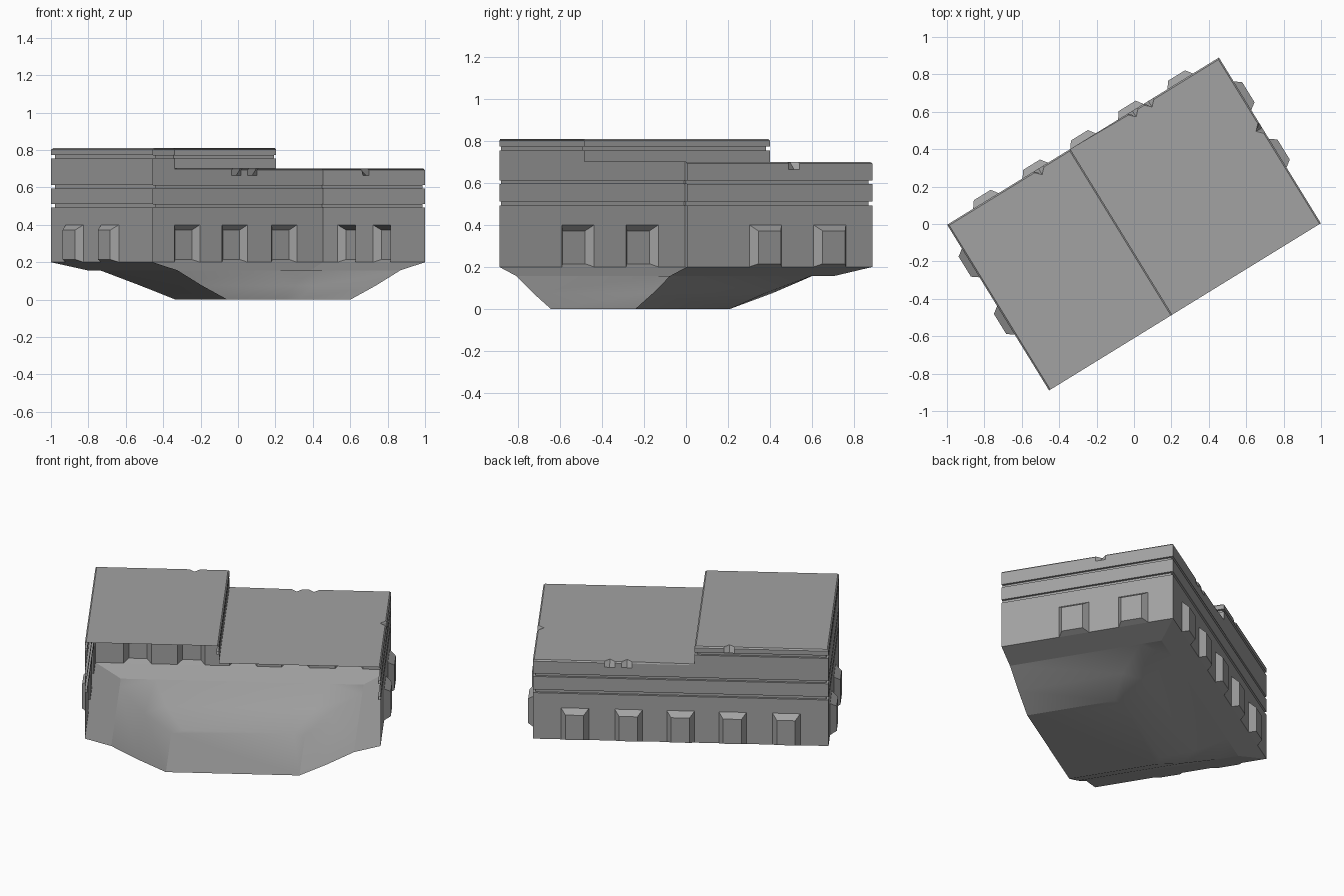
import bpy
import bmesh
import math
from mathutils import Matrix, Vector

cube = bpy.data.objects.get("Cube")
if cube:
    bpy.data.objects.remove(cube, do_unlink=True)

HALF_L, HALF_W, STEP = 0.853, 0.52, -0.08
TURN = Matrix.Rotation(math.radians(31.6), 4, "Z")

grey = bpy.data.materials.new("weathered_grey")
grey.use_nodes = True
COLOUR = (0.36, 0.36, 0.36, 1)
grey.diffuse_color = COLOUR
grey.node_tree.nodes["Principled BSDF"].inputs["Base Color"].default_value = COLOUR


def make(name, faces, smooth=False):
    """Turn a list of point loops into one welded object."""
    bm = bmesh.new()
    for loop in faces:
        bm.faces.new([bm.verts.new(p) for p in loop])
    bmesh.ops.remove_doubles(bm, verts=bm.verts, dist=0.0005)
    bm.transform(TURN)
    mesh = bpy.data.meshes.new(name)
    bm.to_mesh(mesh)
    bm.free()
    mesh.materials.append(grey)
    ob = bpy.data.objects.new(name, mesh)
    bpy.context.collection.objects.link(ob)
    if smooth:
        bpy.ops.object.select_all(action="DESELECT")
        ob.select_set(True)
        bpy.context.view_layer.objects.active = ob
        bpy.ops.object.shade_smooth_by_angle(angle=math.radians(25))


def loft(low, high, closed=False):
    """Quads between two equally long point rows."""
    n = len(low)
    return [(low[i], high[i], high[(i + 1) % n], low[(i + 1) % n])
            for i in range(n if closed else n - 1)]


def ring(path, z, inset, left, right, dent=False):
    """Wall path at one height, pulled inward, with optional edge chips."""
    pts = []
    for u, v, chip in path:
        d = inset + (chip if dent else 0)
        pts.append((min(max(u, left + d), right - d), min(v, HALF_W - d), z))
    return pts


def along(start, end, fixed, axis, chips=()):
    """Straight wall run with chipped spots given as distances on the axis."""
    vals = [(start, 0)]
    for c in chips:
        vals += [(c - 0.03, 0), (c, 0.03), (c + 0.03, 0)]
    vals.append((end, 0))
    vals.sort(reverse=start > end)
    return [(a, fixed, d) if axis == "u" else (fixed, a, d) for a, d in vals]


def groove(low, high):
    return [(low, 0), (low, 0.014), (high, 0.014), (high, 0)]


# Lower wall band, interrupted by flared window bays
walls, bays = [], []


def bay_wall(start, end, centres, half, out):
    direction = (end - start).normalized()
    up = Vector((0, 0, 1))
    edges = [0.0]
    for c in centres:
        edges += [c - half, c + half]
    edges.append((end - start).length)
    for i in range(len(edges) - 1):
        a, b = start + direction * edges[i], start + direction * edges[i + 1]
        base = [a, a + up * 0.2, b + up * 0.2, b]
        if i % 2 == 0:
            walls.append(base)
            continue
        side, push = direction * 0.027, out * 0.037
        front = [a + side + push + up * 0.015, a + side + push + up * 0.172,
                 b - side + push + up * 0.172, b - side + push + up * 0.015]
        bays.extend((base[k], base[(k + 1) % 4], front[(k + 1) % 4], front[k])
                    for k in range(4))
        bays.append(front)


corners = [Vector((u, v, 0.2)) for u, v in ((-HALF_L, -HALF_W), (-HALF_L, HALF_W),
                                            (HALF_L, HALF_W), (HALF_L, -HALF_W))]
bay_wall(corners[0], corners[1], [HALF_W + v for v in (-0.08, 0.28)], 0.09, Vector((-1, 0, 0)))
bay_wall(corners[1], corners[2], [HALF_L + u for u in (-0.61, -0.3, 0, 0.3, 0.61)],
         0.08, Vector((0, 1, 0)))
bay_wall(corners[2], corners[3], [HALF_W - v for v in (0.28, -0.08)], 0.09, Vector((1, 0, 0)))

# Grooved upper wall band with chips along the low roof edge
path = (along(-HALF_W, HALF_W, -HALF_L, "v") + along(-HALF_L, STEP, HALF_W, "u")
        + along(STEP, HALF_L, HALF_W, "u", (0.31, 0.41))[1:]
        + along(HALF_W, -HALF_W, HALF_L, "v", (0.08,)))
rows = [(0.4, 0)] + groove(0.492, 0.512) + groove(0.595, 0.613) + [(0.665, 0), (0.692, 0), (0.7, 0.008)]
rings = []
for z, inset in rows:
    r = ring(path, z, inset, -HALF_L, HALF_L, z > 0.67)
    if z == 0.7:  # only the low roof edge is bevelled
        r = [p if p[0] > STEP + 0.01 else (u, v, z) for p, (u, v, _) in zip(r, path)]
    rings.append(r)
for low, high in zip(rings, rings[1:]):
    walls += loft(low, high)
make("outer_walls", walls)
make("window_bays", bays)

low_edge = [p for p in rings[-1] if p[0] > STEP - 0.001]
make("low_roof", [list(reversed([(STEP, -HALF_W, 0.7)] + low_edge))])

# Raised section: walls on three sides, including the step, and its roof
path = (along(-HALF_W, HALF_W, -HALF_L, "v") + along(-HALF_L, STEP, HALF_W, "u", (-0.28,))
        + along(HALF_W, -HALF_W, STEP, "v"))
rows = [(0.7, 0)] + groove(0.756, 0.774) + [(0.802, 0), (0.81, 0.008)]
rings = [ring(path, z, i, -HALF_L, STEP, z > 0.78) for z, i in rows]
raised = []
for low, high in zip(rings, rings[1:]):
    raised += loft(low, high)
make("raised_walls", raised)
make("high_roof", [list(reversed(rings[-1]))])

# Faceted underside, open along the front like the walls


def hull_ring(u, v, cut_u, cut_v, z):
    half = [(-u, -HALF_W, z), (-u, cut_v, z), (-cut_u, v, z)]
    return half + [(-x, y, z) for x, y, z in reversed(half)]


rim = [tuple(c) for c in corners]
shelf = hull_ring(0.70, 0.40, 0.50, 0.27, 0.157)
middle = hull_ring(0.545, 0.22, 0.43, 0.11, 0.075)
floor = hull_ring(0.385, 0.05, 0.32, 0.01, 0)
shelf_corners = [shelf[0], (-0.70, 0.40, 0.157), (0.70, 0.40, 0.157), shelf[-1]]
hull = loft(shelf_corners, rim) + loft(middle, shelf) + loft(floor, middle) + [floor]
hull.append((shelf[1], shelf_corners[1], shelf[2]))
hull.append((shelf[3], shelf_corners[2], shelf[4]))
make("underside_hull", hull, smooth=True)
